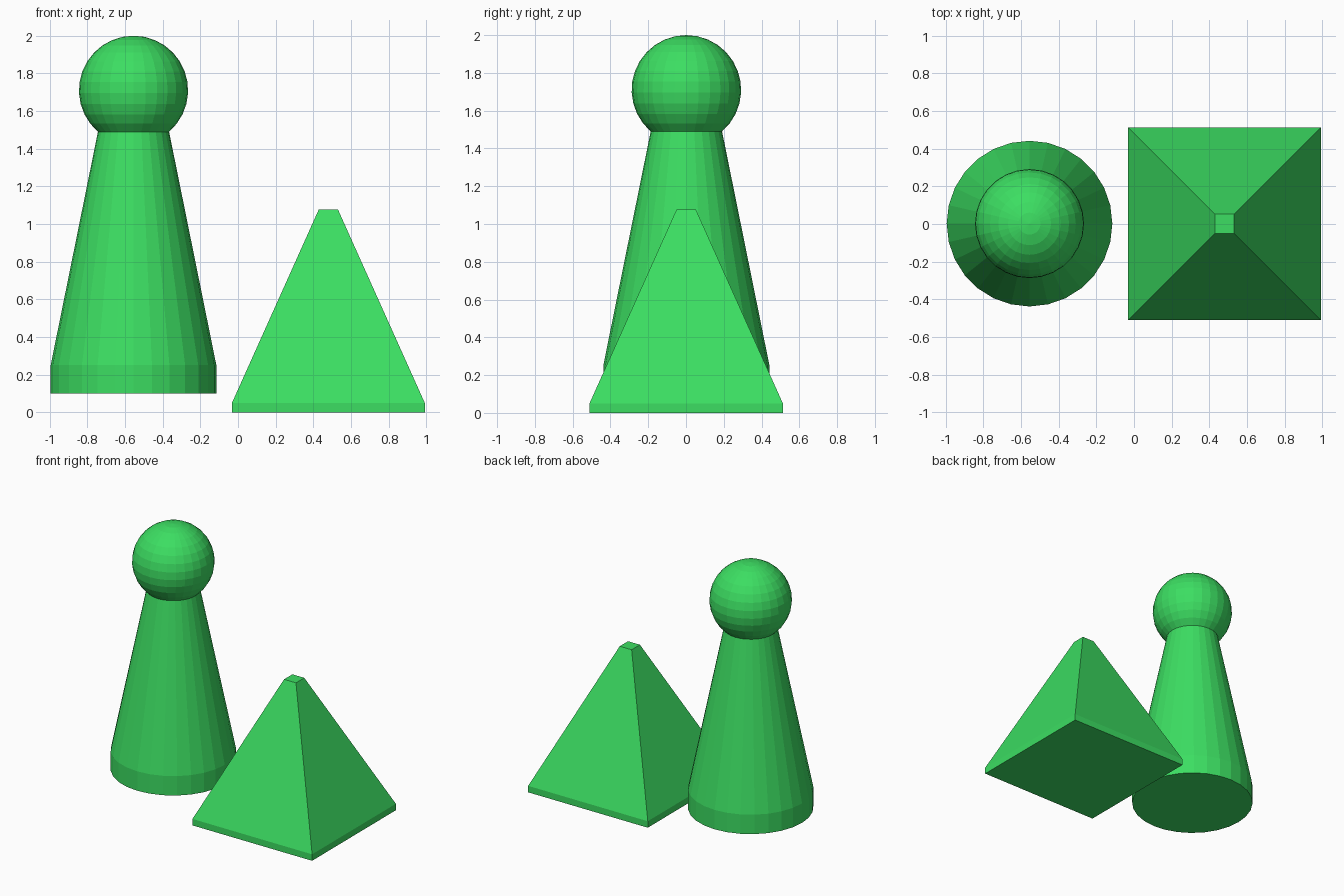
import bpy, bmesh, math

if "Cube" in bpy.data.objects:
    bpy.data.objects.remove(bpy.data.objects["Cube"])

green = bpy.data.materials.new("bright_green")
green.diffuse_color = (0.045, 0.73, 0.122, 1)
green.use_nodes = True
green.node_tree.nodes["Principled BSDF"].inputs["Base Color"].default_value = green.diffuse_color


def stack(name, profile, sides, centre, turn=0.0):
    """Flat-faced solid from (radius, height) rings; radius 0 closes to a point."""
    bm = bmesh.new()
    rings = []
    for r, z in profile:
        if r == 0:
            rings.append([bm.verts.new((0, 0, z))])
        else:
            rings.append([bm.verts.new((r * math.cos(turn + math.tau * i / sides),
                                        r * math.sin(turn + math.tau * i / sides), z))
                          for i in range(sides)])
    for a, b in zip(rings, rings[1:]):
        for i in range(sides):
            j = (i + 1) % sides
            if len(b) == 1:
                bm.faces.new((a[i], a[j], b[0]))
            else:
                bm.faces.new((a[i], a[j], b[j], b[i]))
    bm.faces.new(rings[0][::-1])
    if len(rings[-1]) > 1:
        bm.faces.new(rings[-1])
    mesh = bpy.data.meshes.new(name)
    bm.to_mesh(mesh)
    bm.free()
    mesh.materials.append(green)
    obj = bpy.data.objects.new(name, mesh)
    obj.location = centre
    bpy.context.collection.objects.link(obj)
    return obj


# pawn: short cylinder foot, tapered body, ball head cut off at the neck
HEAD_R, HEAD_Z, NECK_Z = 0.29, 1.71, 1.49
start = math.asin((NECK_Z - HEAD_Z) / HEAD_R)
steps = 12
profile = [(0.44, 0.10), (0.44, 0.25)]
for k in range(steps):
    a = start + (math.pi / 2 - start) * k / steps
    profile.append((HEAD_R * math.cos(a), HEAD_Z + HEAD_R * math.sin(a)))
profile.append((0, HEAD_Z + HEAD_R))
stack("pawn", profile, 28, (-0.555, 0.002, 0))

# pyramid: thin square plinth, sloped sides, small flat top
d = math.sqrt(2)
stack("pyramid", [(0.512 * d, 0), (0.512 * d, 0.05), (0.051 * d, 1.077)],
      4, (0.48, 0.001, 0), math.pi / 4)
